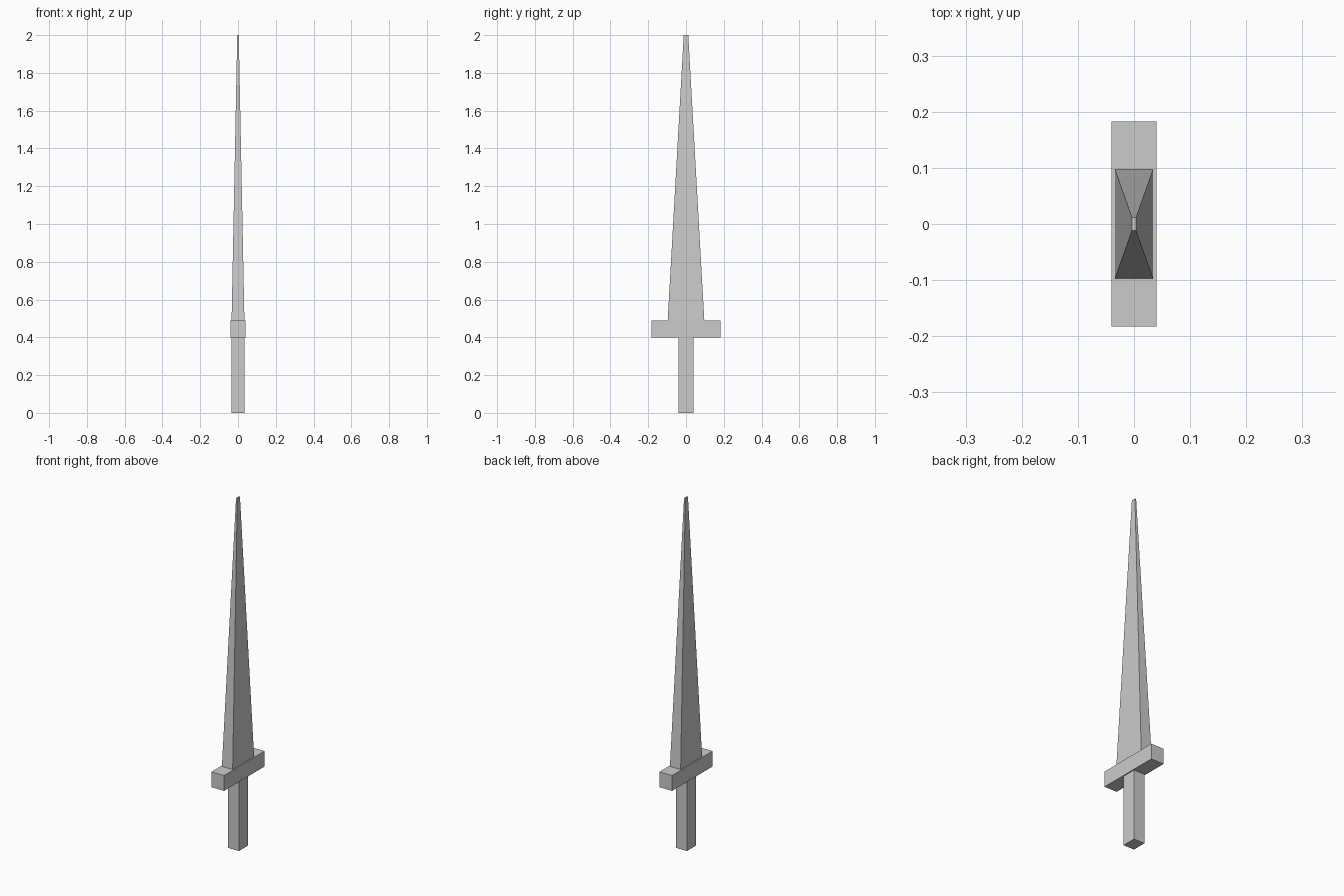
import bpy, bmesh

if "Cube" in bpy.data.objects:
    bpy.data.objects.remove(bpy.data.objects["Cube"])


def tapered_box(name, z0, z1, bottom, top=None):
    """Box from z0 to z1 with (x, y) half-sizes at the bottom and top."""
    top = top or bottom
    bm = bmesh.new()
    bmesh.ops.create_cube(bm, size=2)
    for v in bm.verts:
        hx, hy = top if v.co.z > 0 else bottom
        v.co = (v.co.x * hx, v.co.y * hy, z1 if v.co.z > 0 else z0)
    mesh = bpy.data.meshes.new(name)
    bm.to_mesh(mesh)
    bm.free()
    obj = bpy.data.objects.new(name, mesh)
    bpy.context.collection.objects.link(obj)
    return obj


# Square-cut handle
tapered_box("grip", 0.0, 0.40, (0.034, 0.041))

# Cross guard, wide along y
tapered_box("guard", 0.40, 0.488, (0.040, 0.183))

# Blade narrowing to a small blunt tip
tapered_box("blade", 0.488, 2.0, (0.034, 0.097), (0.004, 0.012))
